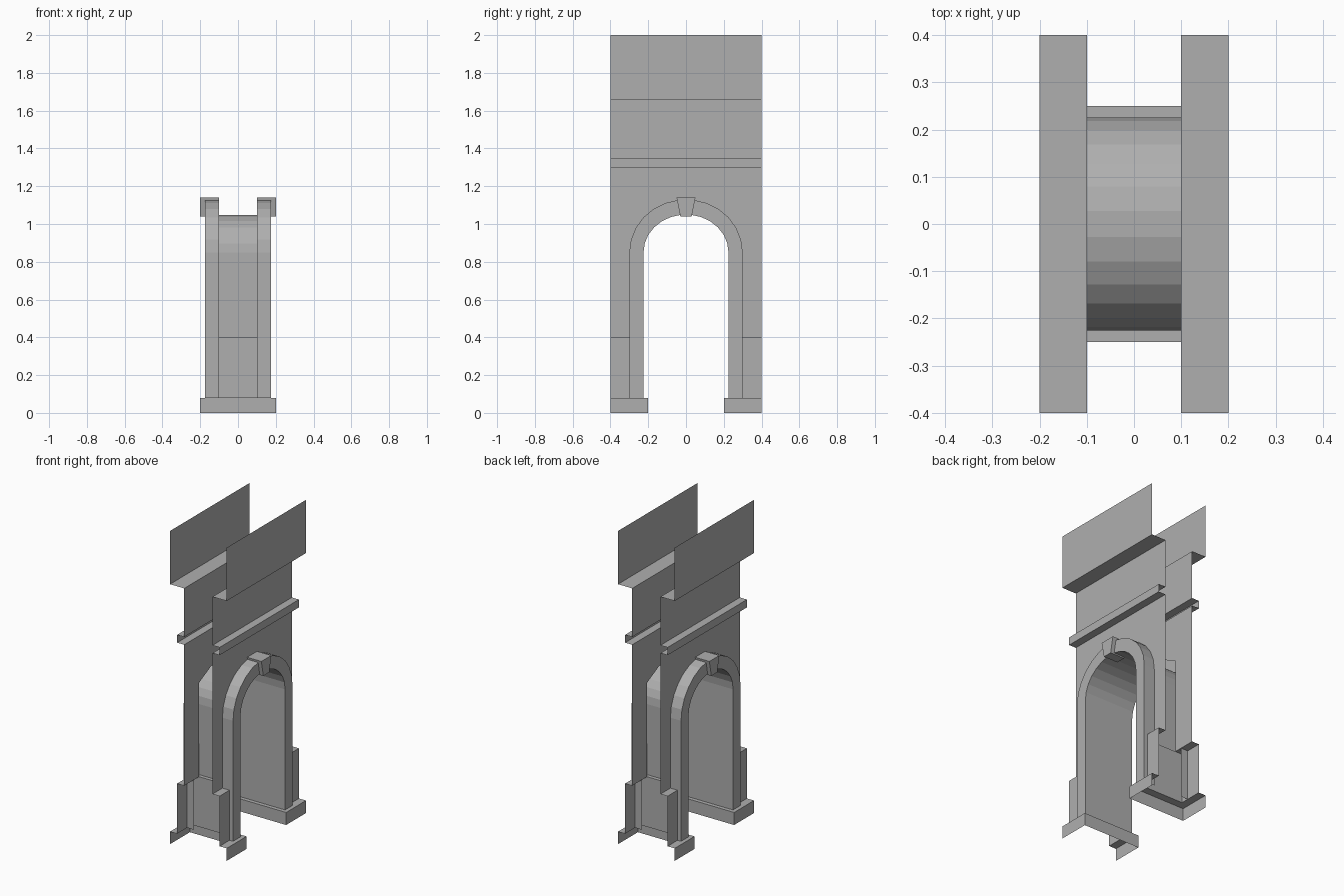
import bpy, bmesh, math

if "Cube" in bpy.data.objects:
    bpy.data.objects.remove(bpy.data.objects["Cube"])

stone = bpy.data.materials.new("stone")
stone.diffuse_color = (0.43, 0.43, 0.43, 1)
stone.use_nodes = True
stone.node_tree.nodes["Principled BSDF"].inputs["Base Color"].default_value = stone.diffuse_color


def make(name, polys):
    """Build one object from a list of polygons, welding shared corners."""
    bm = bmesh.new()
    for p in polys:
        bm.faces.new([bm.verts.new(c) for c in p])
    bmesh.ops.remove_doubles(bm, verts=bm.verts, dist=1e-5)
    me = bpy.data.meshes.new(name)
    bm.to_mesh(me)
    bm.free()
    me.materials.append(stone)
    ob = bpy.data.objects.new(name, me)
    bpy.context.collection.objects.link(ob)
    return ob


def sweep_y(profile, y0, y1):
    """Extrude an open (x, z) profile along y."""
    return [[(a[0], y0, a[1]), (a[0], y1, a[1]), (b[0], y1, b[1]), (b[0], y0, b[1])]
            for a, b in zip(profile, profile[1:])]


def sweep_x(path, x0, x1):
    """Extrude an open (y, z) path along x."""
    return [[(x0, *a), (x1, *a), (x1, *b), (x0, *b)] for a, b in zip(path, path[1:])]


def arch(ry, rz, spring=0.85, bottom=0.08, n=13):
    pts = [(ry * math.cos(math.pi * i / n), spring + rz * math.sin(math.pi * i / n))
           for i in range(n + 1)]
    return [(ry, bottom)] + pts + [(-ry, bottom)]


inner, outer = arch(0.225, 0.20), arch(0.30, 0.28)

# Vaulted passage lining
make("passage_lining", sweep_x(inner, -0.175, 0.175))

for side, s in (("right", 1), ("left", -1)):
    # Wall sheet with a simple arch opening hidden behind the trim
    half = [(0.13, 1.06), (0.25, 1.0), (0.25, 0.4), (0.4, 0.4), (0.4, 1.3)]
    outline = half + [(-y, z) for y, z in reversed(half)]
    make(side + "_wall", [[(s * 0.1, y, z) for y, z in outline]])

    # Moulding, frieze and overhanging upper wall
    prof = [(0.1, 1.3), (0.15, 1.3), (0.15, 1.35), (0.1, 1.35),
            (0.1, 1.66), (0.2, 1.66), (0.2, 2.0)]
    make(side + "_upper_wall", sweep_y([(s * x, z) for x, z in prof], -0.4, 0.4))

    # Raised arch trim: front face and outer edge
    x = s * 0.175
    face = [[(x, *inner[i]), (x, *inner[i + 1]), (x, *outer[i + 1]), (x, *outer[i])]
            for i in range(len(inner) - 1)]
    make(side + "_arch_trim", face + sweep_x(outer, s * 0.1, x))

    # Keystone, a tapered block
    front, back = [[(s * d, y, z) for y, z in
                    ((-0.03, 1.04), (0.03, 1.04), (0.05, 1.14), (-0.05, 1.14))]
                   for d in (0.2, 0.1)]
    sides = [[front[i], front[(i + 1) % 4], back[(i + 1) % 4], back[i]] for i in range(4)]
    make(side + "_keystone", [front, back] + sides)

for end, t in (("back", 1), ("front", -1)):
    # Dado panels with a ledge on top, closed at the passage
    polys = []
    for s in (1, -1):
        polys += sweep_y([(s * 0.15, 0.08), (s * 0.15, 0.4), (s * 0.1, 0.4)], t * 0.25, t * 0.4)
    polys += sweep_x([(t * 0.25, 0.08), (t * 0.25, 0.4), (t * 0.226, 0.4), (t * 0.226, 0.6)],
                     -0.15, 0.15)
    make(end + "_pier_base", polys)

    # Plinth
    polys = []
    for s in (1, -1):
        polys += sweep_y([(s * 0.2, 0), (s * 0.2, 0.08), (s * 0.15, 0.08)], t * 0.2, t * 0.4)
    polys += sweep_x([(t * 0.2, 0), (t * 0.2, 0.08)], -0.2, 0.2)
    polys += sweep_x([(t * 0.2, 0.08), (t * 0.25, 0.08)], -0.15, 0.15)
    make(end + "_plinth", polys)
